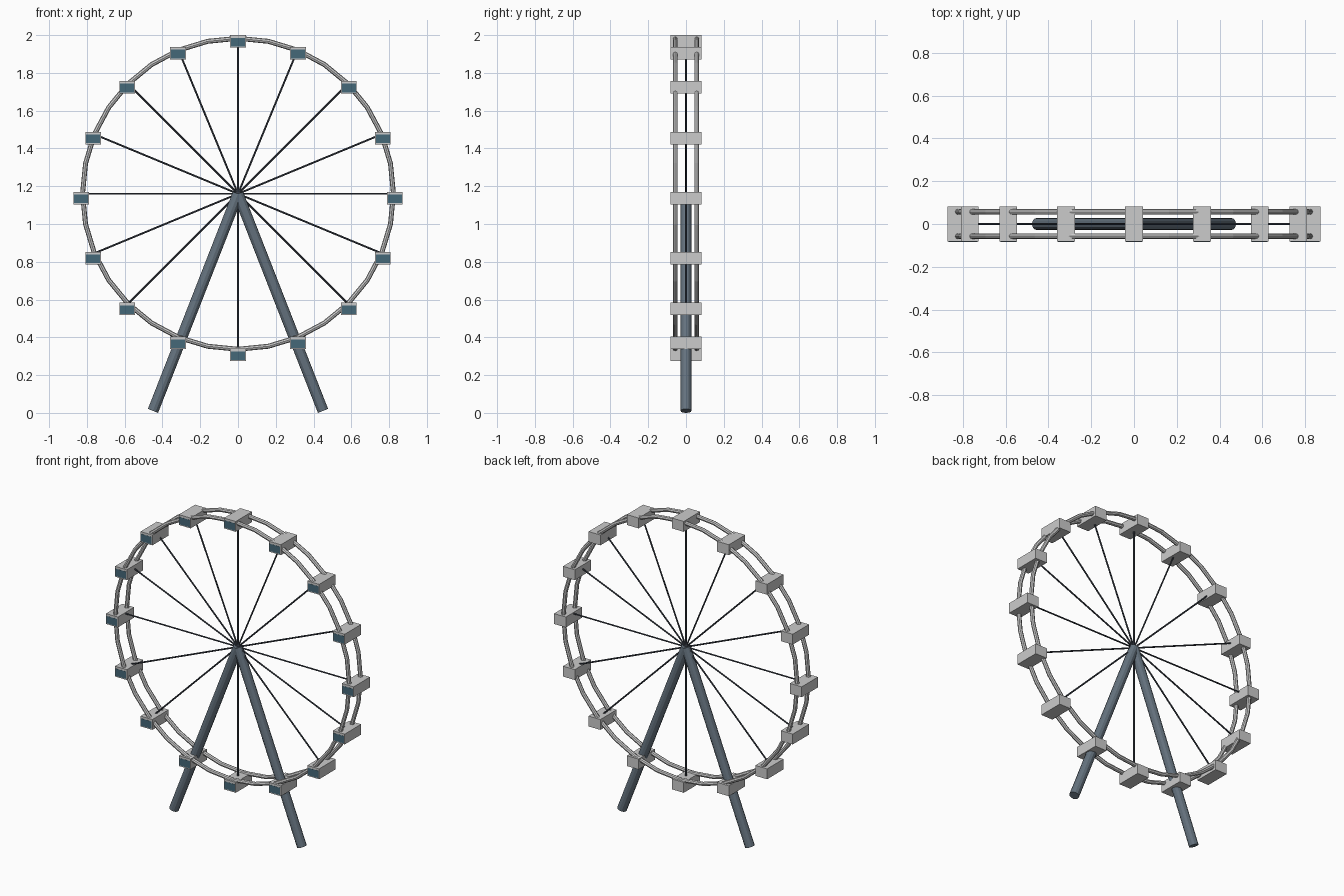
import bpy
from math import sin, cos, pi
from mathutils import Vector

if "Cube" in bpy.data.objects:
    bpy.data.objects.remove(bpy.data.objects["Cube"])

HUB = Vector((0, 0, 1.16))
RIM_R = 0.823      # rim centreline radius
CABIN_R = 0.83     # radius of the circle of cabins
COUNT = 16


def material(name, colour):
    m = bpy.data.materials.new(name)
    m.diffuse_color = (*colour, 1)
    m.use_nodes = True
    m.node_tree.nodes["Principled BSDF"].inputs["Base Color"].default_value = m.diffuse_color
    return m


STEEL = material("slate_steel", (0.13, 0.17, 0.21))
DARK = material("dark_steel", (0.05, 0.06, 0.08))
GLASS = material("blue_glass", (0.06, 0.14, 0.19))


def finish(name, mat=None):
    o = bpy.context.object
    o.name = name
    if mat:
        o.data.materials.append(mat)
    return o


def rod(name, a, b, radius, sides, mat=None):
    a, b = Vector(a), Vector(b)
    d = b - a
    bpy.ops.mesh.primitive_cylinder_add(vertices=sides, radius=radius,
                                        depth=d.length, location=(a + b) / 2)
    o = finish(name, mat)
    o.rotation_mode = 'QUATERNION'
    o.rotation_quaternion = d.to_track_quat('Z', 'Y')
    return o


def box(name, centre, size, mat=None):
    bpy.ops.mesh.primitive_cube_add(size=1, location=centre)
    o = finish(name, mat)
    o.scale = size
    return o


# Two splayed support legs meeting at the hub
for side, label in ((-1, "left"), (1, "right")):
    rod(f"{label}_leg", (side * 0.45, 0, 0.0105), HUB, 0.029, 12, STEEL)

# Front and back rim rings, faceted
for y, label in ((-0.057, "front"), (0.057, "back")):
    bpy.ops.mesh.primitive_torus_add(major_segments=32, minor_segments=8,
                                     major_radius=RIM_R, minor_radius=0.013,
                                     location=HUB + Vector((0, y, 0)),
                                     rotation=(pi / 2, 0, 0))
    finish(f"{label}_rim")

# Spokes, and upright cabins hanging slightly below the rim joints
for i in range(COUNT):
    a = 2 * pi * i / COUNT
    ray = Vector((cos(a), 0, sin(a)))
    rod(f"spoke_{i}", HUB, HUB + ray * RIM_R, 0.005, 6, DARK)
    c = Vector((0, 0, 1.137)) + ray * CABIN_R
    box(f"cabin_{i}", c, (0.083, 0.164, 0.066))
    box(f"cabin_window_{i}", c + Vector((0, -0.078, -0.004)),
        (0.074, 0.01, 0.046), GLASS)
